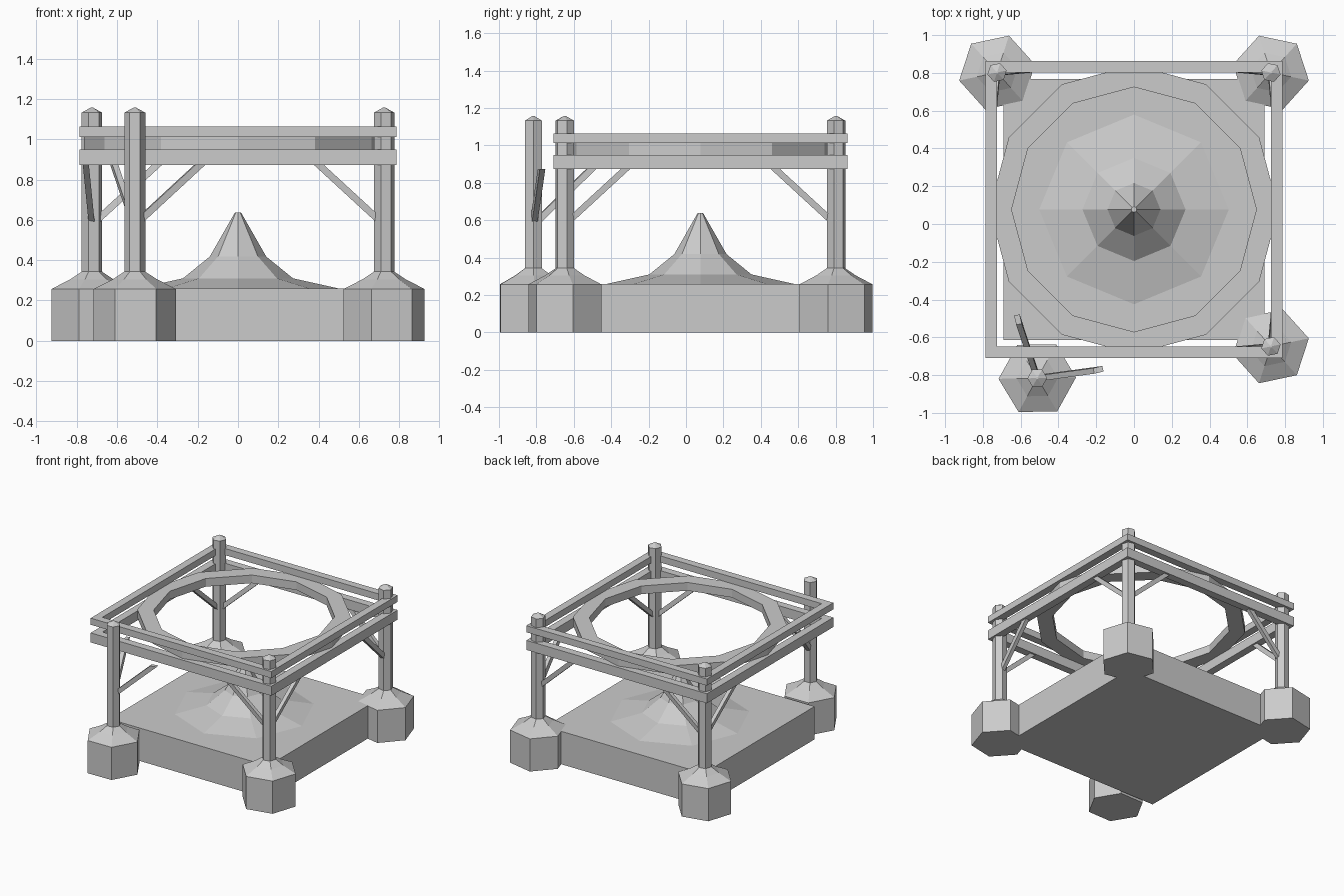
import bpy, bmesh
from math import sin, cos, pi, radians, sqrt
from mathutils import Vector

cube = bpy.data.objects.get("Cube")
if cube:
    bpy.data.objects.remove(cube, do_unlink=True)

stone = bpy.data.materials.new("plain grey")
stone.use_nodes = True
GREY = (0.6, 0.6, 0.6, 1)
stone.diffuse_color = GREY
stone.node_tree.nodes["Principled BSDF"].inputs["Base Color"].default_value = GREY

CENTRE = Vector((0, 0.077, 0))   # middle of the square structure


def finish(name, bm, location, turn=0):
    bmesh.ops.recalc_face_normals(bm, faces=bm.faces)
    mesh = bpy.data.meshes.new(name)
    bm.to_mesh(mesh)
    bm.free()
    mesh.materials.append(stone)
    obj = bpy.data.objects.new(name, mesh)
    obj.location = location
    obj.rotation_euler.z = turn
    bpy.context.collection.objects.link(obj)
    return obj


def lathe(name, profile, sides, angle=0, location=CENTRE, turn=0, hollow=False):
    """Sweep (radius, height) points around z; hollow closes the profile into a ring."""
    bm = bmesh.new()
    loops = []
    for r, z in profile:
        loops.append([bm.verts.new((r * cos(angle + 2 * pi * i / sides),
                                    r * sin(angle + 2 * pi * i / sides), z))
                      for i in range(sides)])
    pairs = list(zip(loops, loops[1:]))
    if hollow:
        pairs.append((loops[-1], loops[0]))
    else:
        bm.faces.new(loops[0])
        bm.faces.new(loops[-1])
    for a, b in pairs:
        for i in range(sides):
            j = (i + 1) % sides
            bm.faces.new((a[i], a[j], b[j], b[i]))
    return finish(name, bm, location, turn)


def ring(name, inner, outer, low, high, sides, angle=0):
    profile = [(inner, low), (outer, low), (outer, high), (inner, high)]
    return lathe(name, profile, sides, angle, hollow=True)


def brace(name, direction, outward, location, turn):
    """Sloping strut with level ends, from the post up to the beam."""
    bm = bmesh.new()
    ends = []
    for base in (Vector((0, 0, 0.575)),
                 direction * 0.325 + outward * 0.03 + Vector((0, 0, 0.874))):
        ends.append([bm.verts.new(base + direction * a * 0.025 + outward * b * 0.015)
                     for a, b in ((-1, -1), (1, -1), (1, 1), (-1, 1))])
    low, high = ends
    bm.faces.new(low)
    bm.faces.new(high)
    for i in range(4):
        j = (i + 1) % 4
        bm.faces.new((low[i], low[j], high[j], high[i]))
    finish(name, bm, location, turn)


# Floor slab and the faceted mound in its middle
lathe("floor_slab", [(0.69 * sqrt(2), 0), (0.69 * sqrt(2), 0.259)], 4, pi / 4)
lathe("central_mound", [(0.52, 0.255), (0.273, 0.31), (0.14, 0.418), (0.015, 0.637)], 8)

# Two square beam frames with the twelve-sided ring between them
for name, low, high in (("lower_beam_frame", 0.873, 0.948),
                        ("upper_beam_frame", 1.012, 1.064)):
    ring(name, 0.726 * sqrt(2), 0.786 * sqrt(2), low, high, 4, pi / 4)
ring("roof_ring", 0.648, 0.765, 0.948, 1.012, 12)

# Corner posts on flared footings; the front right one has come loose and turned
POST = [(0.205, 0), (0.205, 0.257), (0.11, 0.305), (0.052, 0.343),
        (0.052, 1.132), (0.006, 1.157)]
for sx in (-1, 1):
    for sy in (-1, 1):
        label = ("front" if sy < 0 else "back") + ("_right" if sx < 0 else "_left")
        place = CENTRE + Vector((sx * 0.725, sy * 0.725, 0))
        turn = 0
        if sx < 0 and sy < 0:
            place = Vector((-0.512, -0.816, 0))
            turn = radians(13)
        lathe(label + "_post", POST, 6, radians(-12 * sx * sy), place, turn)
        along_x, along_y = Vector((-sx, 0, 0)), Vector((0, -sy, 0))
        brace(label + "_cross_brace", along_x, -along_y, place, turn)
        brace(label + "_side_brace", along_y, -along_x, place, turn)
